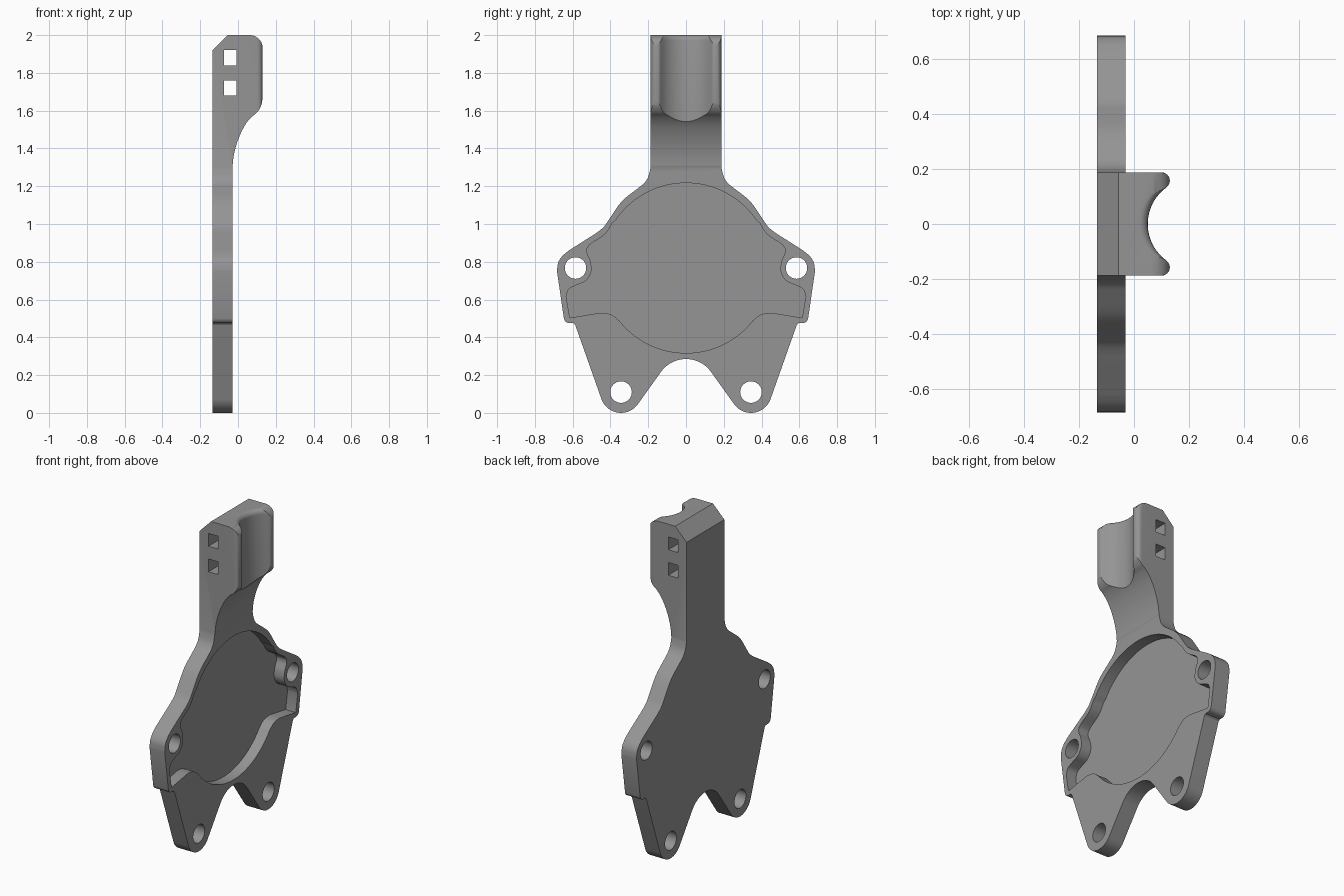
import bpy, bmesh, math
from mathutils import Vector

if "Cube" in bpy.data.objects:
    bpy.data.objects.remove(bpy.data.objects["Cube"])

BACK, FACE, FLOOR = -0.135, -0.03, -0.1   # plate back, plate face, pocket floor (x)

grey = bpy.data.materials.new("grey")
grey.diffuse_color = (0.3, 0.3, 0.3, 1)
grey.use_nodes = True
grey.node_tree.nodes["Principled BSDF"].inputs["Base Color"].default_value = grey.diffuse_color


def arc(cx, cy, r, a0, a1, n=12):
    return [(cx + r * math.cos(math.radians(a0 + (a1 - a0) * i / n)),
             cy + r * math.sin(math.radians(a0 + (a1 - a0) * i / n))) for i in range(n + 1)]


def spline(pts, n=4):
    """Smooth curve through the given points."""
    p = [Vector(q) for q in [pts[0]] + pts + [pts[-1]]]
    out = []
    for a, b, c, d in zip(p, p[1:], p[2:], p[3:]):
        for i in range(n):
            t = i / n
            out.append(tuple(0.5 * (2 * b + (c - a) * t + (2 * a - 5 * b + 4 * c - d) * t * t
                                    + (3 * b - a - 3 * c + d) * t ** 3)))
    return out + [tuple(pts[-1])]


def mirrored(half):
    """Close a half outline by mirroring its first coordinate."""
    pts = half + [(-u, v) for u, v in reversed(half)]
    return [p for i, p in enumerate(pts) if (Vector(p) - Vector(pts[i - 1])).length > 1e-4]


def loft(name, rings):
    """Solid from a stack of equal rings of 3D points."""
    bm = bmesh.new()
    vs = [[bm.verts.new(p) for p in ring] for ring in rings]
    bm.faces.new(vs[0])
    bm.faces.new(vs[-1])
    for a, b in zip(vs, vs[1:]):
        for i in range(len(a)):
            bm.faces.new((a[i - 1], a[i], b[i], b[i - 1]))
    bmesh.ops.recalc_face_normals(bm, faces=bm.faces)
    me = bpy.data.meshes.new(name)
    bm.to_mesh(me)
    bm.free()
    me.materials.append(grey)
    ob = bpy.data.objects.new(name, me)
    bpy.context.collection.objects.link(ob)
    return ob


def along_x(name, pts, x0, x1):
    return loft(name, [[(x, u, v) for u, v in pts] for x in (x0, x1)])


def along_y(name, pts, y0, y1):
    return loft(name, [[(u, y, v) for u, v in pts] for y in (y0, y1)])


def combine(target, tool, operation='DIFFERENCE'):
    mod = target.modifiers.new("combine", 'BOOLEAN')
    mod.operation, mod.object, mod.solver = operation, tool, 'EXACT'
    bpy.context.view_layer.objects.active = target
    bpy.ops.object.modifier_apply(modifier=mod.name)
    bpy.data.objects.remove(tool)


# Plate outline: neck flare, shoulder, ear, step, leg and the arch between legs
outline = [(0.187, 1.3)]
outline += spline([(0.187, 1.3), (0.2, 1.25), (0.223, 1.215), (0.26, 1.185), (0.34, 1.12),
                   (0.40, 1.035), (0.435, 0.985), (0.475, 0.952)])
outline += spline([(0.62, 0.86), (0.655, 0.83), (0.677, 0.795), (0.683, 0.75)])
outline += arc(0.617, 0.505, 0.03, -8, -90, 6)
outline += [(0.597, 0.475), (0.587, 0.467)]
outline += arc(0.344, 0.11, 0.11, -19.5, -143, 18)
outline += arc(0, 0.122, 0.163, 37, 90, 12)
plate = along_x("bracket", mirrored(outline), BACK, FACE)

# Shallow round pocket with side bays that wrap around the ear holes
pocket = arc(0, 0.767, 0.45, 90, 34, 24)
pocket += spline([(0.39, 1.005), (0.43, 0.945), (0.51, 0.89), (0.525, 0.853), (0.505, 0.80),
                  (0.502, 0.745), (0.53, 0.70), (0.577, 0.678), (0.62, 0.655), (0.634, 0.615)])
pocket += [(0.615, 0.503)]
pocket += spline([(0.455, 0.53), (0.40, 0.522), (0.355, 0.49)])
pocket += arc(0, 0.767, 0.45, -39, -90, 24)
combine(plate, along_x("pocket_cutter", mirrored(pocket), FLOOR, 0.1))

# Four bolt holes
for y, z in ((0.585, 0.767), (0.344, 0.11)):
    for s in (-1, 1):
        hole = arc(s * y, z, 0.057, 0, 360, 32)[:-1]
        combine(plate, along_x("hole_cutter", hole, -0.3, 0.2))

# Arm that swells into the clamp head
arm_profile = [(BACK, 1.3), (FACE, 1.3)]
arm_profile += spline([(-0.029, 1.302), (-0.022, 1.365), (0.0, 1.445), (0.035, 1.52),
                       (0.07, 1.565), (0.10, 1.59), (0.122, 1.625), (0.131, 1.67)])
arm_profile += arc(0.061, 1.93, 0.07, 0, 90, 10) + [(-0.056, 2.0), (BACK, 1.92)]
arm = along_y("arm", arm_profile, -0.187, 0.187)

# Concave seat in the head, with rounded lips and an eased top edge
lip = [(0.157 + v, 0.1 + u) for u, v in arc(0, 0, 0.03, 90, -54, 10)]
seat = arc(0, 0.2135, 0.1635, -37, -90, 12)
half = [(0.3, 0.5), (0.3, 0.1), (0.187, 0.1)] + lip + seat[1:]
levels = [(1.2, 0), (1.97, 0)]
levels += [(1.97 + 0.03 * math.sin(a), 0.03 * (1 - math.cos(a)))
           for a in (math.radians(d) for d in (20, 40, 60, 75, 90))] + [(2.1, 0.03)]
combine(arm, loft("seat_cutter", [[(x - dx, y, z) for y, x in mirrored(half)]
                                  for z, dx in levels]))

# Two square cross slots for straps
for z in (1.68, 1.84):
    square = [(-0.074, z), (-0.008, z), (-0.008, z + 0.08), (-0.074, z + 0.08)]
    combine(arm, along_y("slot_cutter", square, -0.4, 0.4))

combine(plate, arm, 'UNION')

# Smooth curved walls, keep machined edges sharp
bpy.ops.object.select_all(action='DESELECT')
plate.select_set(True)
bpy.context.view_layer.objects.active = plate
bpy.ops.object.shade_smooth_by_angle(angle=math.radians(30))
